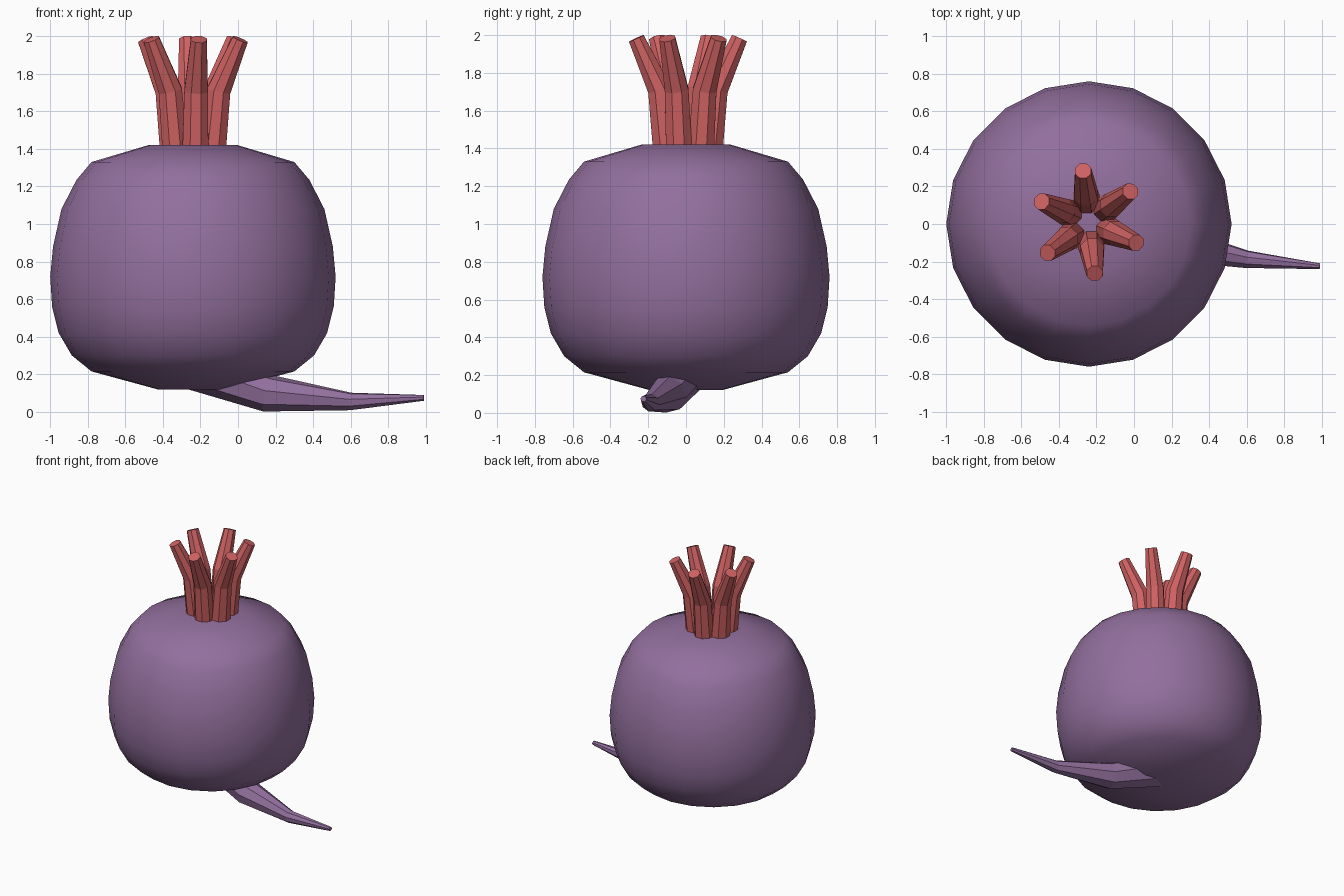
import bpy, math
from mathutils import Vector

cube = bpy.data.objects.get("Cube")
if cube:
    bpy.data.objects.remove(cube, do_unlink=True)


def material(name, rgb):
    mat = bpy.data.materials.new(name)
    mat.use_nodes = True
    mat.diffuse_color = (*rgb, 1)
    mat.node_tree.nodes["Principled BSDF"].inputs["Base Color"].default_value = (*rgb, 1)
    return mat


purple = material("beet purple", (0.29, 0.16, 0.34))
red = material("stem red", (0.62, 0.12, 0.122))


def skin(name, rings, mat, smooth=False):
    """Bridge equal rings of points into a closed, capped surface."""
    n = len(rings[0])
    verts = [p for ring in rings for p in ring]
    faces = [(r * n + i, r * n + (i + 1) % n, (r + 1) * n + (i + 1) % n, (r + 1) * n + i)
             for r in range(len(rings) - 1) for i in range(n)]
    faces.append(tuple(reversed(range(n))))
    faces.append(tuple(range(len(verts) - n, len(verts))))
    mesh = bpy.data.meshes.new(name)
    mesh.from_pydata(verts, [], faces)
    mesh.materials.append(mat)
    mesh.polygons.foreach_set("use_smooth", [smooth] * len(faces))
    obj = bpy.data.objects.new(name, mesh)
    bpy.context.collection.objects.link(obj)
    return obj


def ring(centre, radius, axis, sides, phase=0.0):
    """Regular polygon around a centre, square to the axis."""
    turn = Vector((0, 0, 1)).rotation_difference(axis)
    angles = [math.tau * (i + phase) / sides for i in range(sides)]
    return [centre + turn @ Vector((radius * math.cos(a), radius * math.sin(a), 0))
            for a in angles]


def tube(name, path, radii, mat, sides=8):
    """Faceted tapering tube with mitred joints."""
    pts = [Vector(p) for p in path]
    dirs = [(b - a).normalized() for a, b in zip(pts, pts[1:])]
    axes = [dirs[0]] + [(a + b).normalized() for a, b in zip(dirs, dirs[1:])] + [dirs[-1]]
    return skin(name, [ring(p, r, d, sides, 0.5) for p, r, d in zip(pts, radii, axes)], mat)


# Bulb: smooth lathed body of (radius, height) rings
CX = -0.24
profile = [(0.19, 0.12), (0.54, 0.215), (0.645, 0.3), (0.715, 0.42), (0.75, 0.56),
           (0.76, 0.72), (0.745, 0.88), (0.7, 1.08), (0.62, 1.235), (0.54, 1.33), (0.237, 1.42)]
up = Vector((0, 0, 1))
skin("bulb", [ring(Vector((CX, 0, z)), r, up, 20) for r, z in profile], purple, smooth=True)

# Root: tapering tail bending away under the bulb
tube("tail_root",
     [(-0.25, 0.02, 0.25), (0.16, -0.095, 0.098), (0.6, -0.188, 0.055), (0.99, -0.225, 0.074)],
     [0.13, 0.1, 0.048, 0.016], purple)

# Stems: ring of six cut stalks splaying outward
for k in range(6):
    a = math.radians(36.5 + 60 * k)
    path = [(CX + d * math.cos(a), 0.01 + d * math.sin(a), z)
            for d, z in ((0.115, 1.38), (0.15, 1.71), (0.275, 1.983))]
    tube(f"stem_{k + 1}", path, [0.075, 0.068, 0.046], red)
